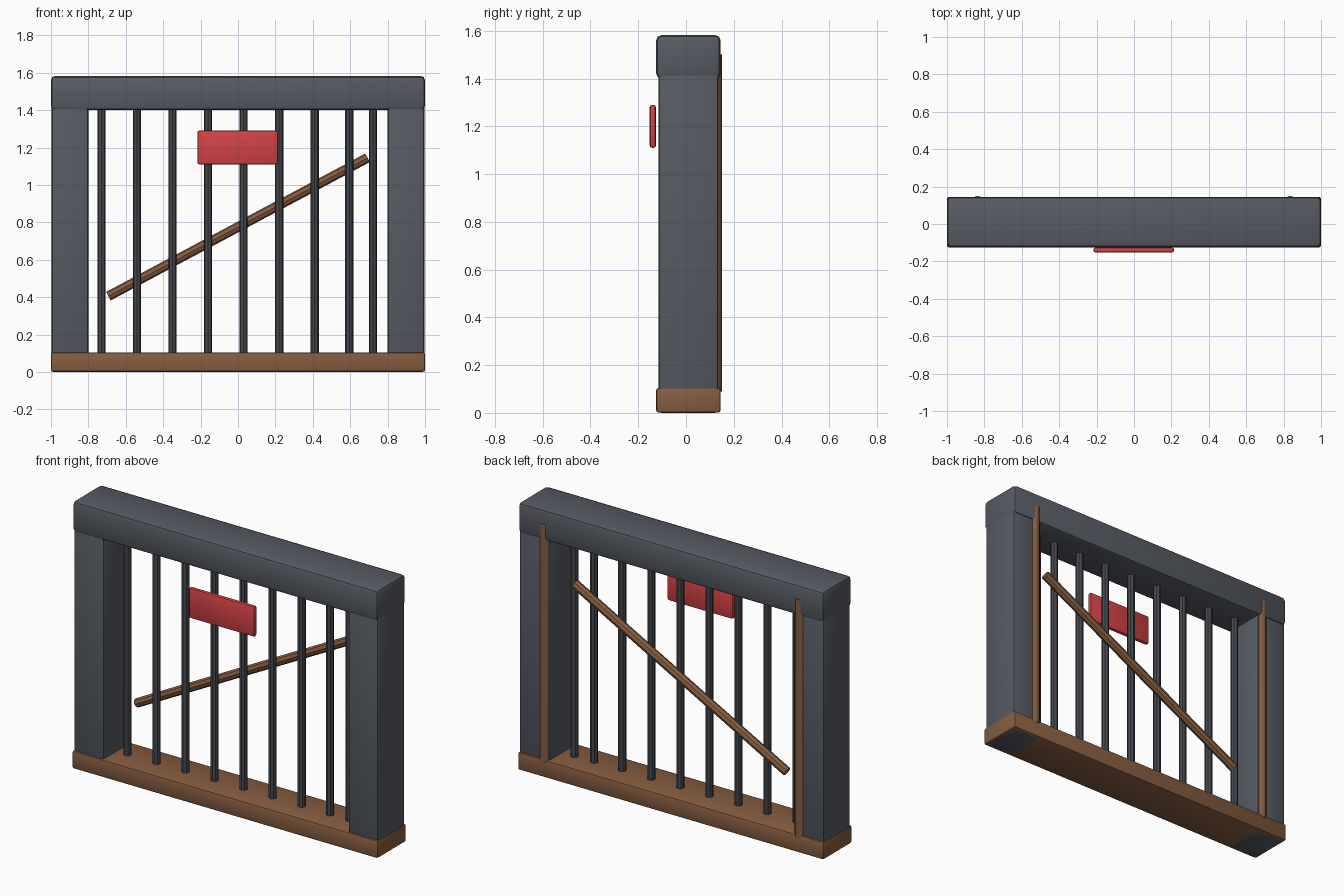
import bpy
from math import radians
from mathutils import Vector

if "Cube" in bpy.data.objects:
    bpy.data.objects.remove(bpy.data.objects["Cube"])


def material(name, rgb):
    m = bpy.data.materials.new(name)
    m.diffuse_color = (*rgb, 1)
    m.use_nodes = True
    m.node_tree.nodes["Principled BSDF"].inputs["Base Color"].default_value = m.diffuse_color
    return m


STONE = material("slate", (0.095, 0.105, 0.125))
IRON = material("iron", (0.06, 0.067, 0.08))
WOOD = material("wood", (0.24, 0.11, 0.052))
RED = material("red", (0.66, 0.055, 0.06))


def finish(ob, name, mat):
    ob.name = name
    ob.data.materials.append(mat)
    bpy.ops.object.shade_smooth_by_angle(angle=radians(30))
    return ob


def box(name, lo, hi, mat, bevel, segments=2):
    lo, hi = Vector(lo), Vector(hi)
    bpy.ops.mesh.primitive_cube_add(size=1, location=(lo + hi) / 2)
    ob = bpy.context.object
    ob.scale = hi - lo
    bpy.ops.object.transform_apply(location=False, rotation=False, scale=True)
    mod = ob.modifiers.new("bevel", 'BEVEL')
    mod.width = bevel
    mod.segments = segments
    bpy.ops.object.modifier_apply(modifier=mod.name)
    return finish(ob, name, mat)


def rod(name, a, b, radius, mat, sides=8):
    a, b = Vector(a), Vector(b)
    axis = b - a
    bpy.ops.mesh.primitive_cylinder_add(vertices=sides, radius=radius,
                                        depth=axis.length, location=(a + b) / 2)
    ob = bpy.context.object
    ob.rotation_euler = axis.to_track_quat('Z', 'Y').to_euler()
    return finish(ob, name, mat)


# Frame: sill, lintel, side posts
box("sill", (-1, -0.125, 0.001), (1, 0.145, 0.105), WOOD, 0.01)
box("lintel", (-1, -0.125, 1.4), (1, 0.145, 1.582), STONE, 0.022)
for side, s in (("left", -1), ("right", 1)):
    x0, x1 = sorted((0.8 * s, 0.996 * s))
    box(side + "_post", (x0, -0.115, 0), (x1, 0.135, 1.58), STONE, 0.012)
    # Hinge pole half sunk into the back of the post
    rod(side + "_back_pole", (0.835 * s, 0.12, 0.09), (0.835 * s, 0.12, 1.5),
        0.03, WOOD, 12)

# Vertical iron bars
bars = [-0.73 + 0.19 * i for i in range(7)] + [0.595, 0.722]
for i, x in enumerate(bars):
    rod(f"bar_{i + 1}", (x, 0.01, 0.08), (x, 0.01, 1.43), 0.022, IRON)

# Diagonal brace behind the bars
rod("diagonal_brace", (-0.693, 0.047, 0.405), (0.693, 0.047, 1.145), 0.026, WOOD)

# Red sign plate in front
box("sign_plate", (-0.217, -0.152, 1.11), (0.213, -0.126, 1.29), RED, 0.01)
